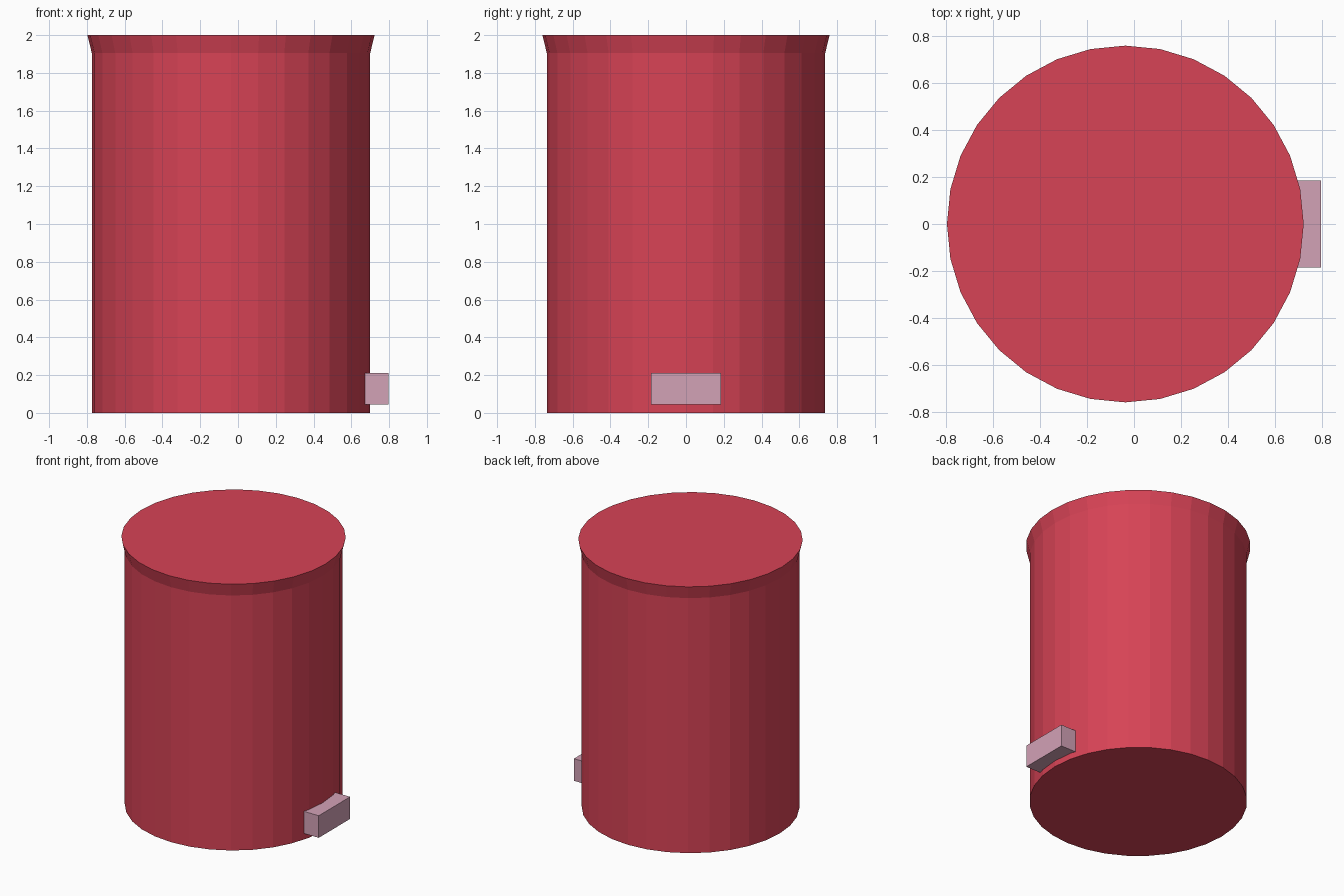
import bpy, bmesh
from math import cos, sin, tau

if "Cube" in bpy.data.objects:
    bpy.data.objects.remove(bpy.data.objects["Cube"])

SIDES = 32
CX = -0.037


def finish(name, bm, colour):
    bmesh.ops.recalc_face_normals(bm, faces=bm.faces)
    mesh = bpy.data.meshes.new(name)
    bm.to_mesh(mesh)
    bm.free()
    mat = bpy.data.materials.new(name + "_colour")
    mat.diffuse_color = (*colour, 1)
    mat.use_nodes = True
    mat.node_tree.nodes["Principled BSDF"].inputs["Base Color"].default_value = mat.diffuse_color
    mesh.materials.append(mat)
    obj = bpy.data.objects.new(name, mesh)
    bpy.context.collection.objects.link(obj)
    return obj


# Drum body with flared rim: (radius, height) profile turned around z
profile = [(0.737, 0.0), (0.737, 1.905), (0.76, 2.0)]
bm = bmesh.new()
rings = [[bm.verts.new((CX + r * cos(tau * i / SIDES), r * sin(tau * i / SIDES), z))
          for i in range(SIDES)] for r, z in profile]
for low, high in zip(rings, rings[1:]):
    for i in range(SIDES):
        j = (i + 1) % SIDES
        bm.faces.new((low[i], low[j], high[j], high[i]))
bm.faces.new(rings[0][::-1])
bm.faces.new(rings[-1])
finish("drum_body", bm, (0.68, 0.056, 0.092))

# Small block set into the lower right side
x0, x1, y, z0, z1 = 0.64, 0.797, 0.185, 0.045, 0.21
bm = bmesh.new()
bmesh.ops.create_cube(bm, size=1)
for v in bm.verts:
    v.co = (x1 if v.co.x > 0 else x0, y if v.co.y > 0 else -y, z1 if v.co.z > 0 else z0)
finish("side_block", bm, (0.65, 0.36, 0.47))
